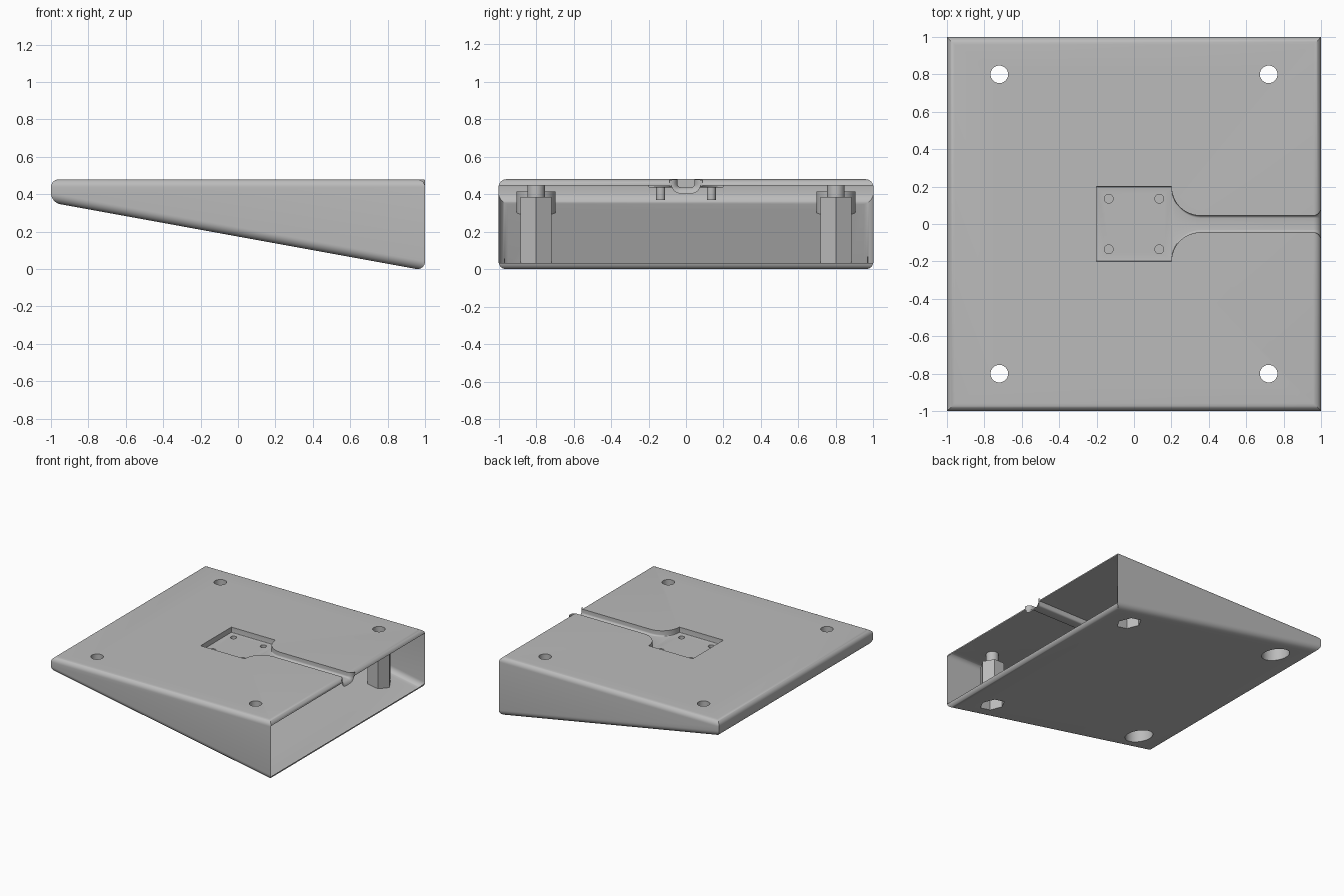
import bpy, bmesh
from math import sin, cos, pi, radians

cube = bpy.data.objects.get("Cube")
if cube:
    bpy.data.objects.remove(cube, do_unlink=True)

TOP, R_TOP, R_BOTTOM = 0.48, 0.042, 0.05
STEPS = 8

grey = bpy.data.materials.new("plain_grey")
grey.use_nodes = True
colour = (0.5, 0.5, 0.5, 1)
grey.diffuse_color = colour
grey.node_tree.nodes["Principled BSDF"].inputs["Base Color"].default_value = colour


def make(name, bm):
    mesh = bpy.data.meshes.new(name)
    bm.to_mesh(mesh)
    bm.free()
    obj = bpy.data.objects.new(name, mesh)
    bpy.context.collection.objects.link(obj)
    return obj


def loft(name, rings, capped=True):
    """Skin a list of equal closed rings into a solid."""
    bm = bmesh.new()
    rows = [[bm.verts.new(p) for p in ring] for ring in rings]
    n = len(rows[0])
    for a, b in zip(rows, rows[1:]):
        for i in range(n):
            j = (i + 1) % n
            bm.faces.new((a[i], a[j], b[j], b[i]))
    if capped:
        bm.faces.new(rows[0])
        bm.faces.new(rows[-1])
    bmesh.ops.recalc_face_normals(bm, faces=bm.faces)
    return make(name, bm)


def prism(name, x, y, radius, sides, z0, z1):
    ring = [(x + radius * cos(2 * pi * i / sides), y + radius * sin(2 * pi * i / sides))
            for i in range(sides)]
    return loft(name, [[(px, py, z) for px, py in ring] for z in (z0, z1)])


def cut(target, cutter):
    mod = target.modifiers.new("cut", 'BOOLEAN')
    mod.operation, mod.solver, mod.object = 'DIFFERENCE', 'EXACT', cutter
    bpy.context.view_layer.objects.active = target
    bpy.ops.object.modifier_apply(modifier=mod.name)
    bpy.data.objects.remove(cutter, do_unlink=True)


# Wedge body: sloped base, flat top, rounded rims with mitred corners
def body_ring(inset, height):
    e = 1 - inset
    return [(x, y, height(x)) for x, y in ((-e, -e), (e, -e), (e, e), (-e, e))]


angles = [pi / 2 * i / STEPS for i in range(STEPS + 1)]
rings = []
for a in reversed(angles):
    rings.append(body_ring(R_BOTTOM * (1 - cos(a)),
                           lambda x, a=a: 0.182 * (0.956 - x) + R_BOTTOM * (1 - sin(a))))
for a in angles:
    rings.append(body_ring(R_TOP * (1 - cos(a)),
                           lambda x, a=a: TOP - R_TOP * (1 - sin(a))))
body = loft("wedge_body", rings)


# Square pocket running into a cable groove with a flared mouth
def channel_ring(x, half, floor, fillet):
    side = [(half, 0.6)]
    for i in range(5):
        a = pi / 2 * i / 4
        side.append((half - fillet * (1 - cos(a)), floor + fillet * (1 - sin(a))))
    return [(x, y, z) for y, z in side] + [(x, -y, z) for y, z in reversed(side)]


FLOOR, HALF, BEND = 0.437, 0.045, 0.155
stations = [(-0.2, 0.2, FLOOR, 0.003)]
for i in range(13):
    a = pi / 2 * i / 12
    stations.append((0.2 + BEND * (1 - cos(a)), 0.2 - BEND * sin(a), FLOOR,
                     0.003 + 0.012 * i / 12))
for a in angles:
    d = R_TOP * (1 - cos(a))
    stations.append((1 - R_TOP + R_TOP * sin(a), HALF + d, FLOOR - d, 0.015 + d))
stations.append((1.05,) + stations[-1][1:])
cut(body, loft("channel_cutter", [channel_ring(*s) for s in stations]))

# Blind screw holes in the pocket floor
for x in (-0.135, 0.135):
    for y in (-0.135, 0.135):
        cut(body, prism("screw_cutter", x, y, 0.024, 24, 0.37, 0.6))

# Corner bolt holes: round counterbores at the thin end, hex ones at the thick end
for y in (-0.8, 0.8):
    for x, radius, sides, z in ((-0.72, 0.105, 48, 0.415), (0.72, 0.095, 6, 0.385)):
        cut(body, prism("recess_cutter", x, y, radius, sides, -0.2, z))
        cut(body, prism("bolt_cutter", x, y, 0.047, 32, -0.2, 0.7))

# Leave the thick end open
bm = bmesh.new()
bm.from_mesh(body.data)
end = [f for f in bm.faces if f.normal.x > 0.99 and f.calc_center_median().x > 0.998
       and all(v.co.x > 0.999 for v in f.verts)]
bmesh.ops.delete(bm, geom=end, context='FACES')
bm.to_mesh(body.data)
bm.free()
parts = [body]

# Thin lips of the flared mouth standing above the rounded rim
for name, s in (("left_mouth_lip", 1), ("right_mouth_lip", -1)):
    bm = bmesh.new()
    rows = []
    for a in angles[1:]:
        d = R_TOP * (1 - cos(a))
        x, y = 1 - R_TOP + R_TOP * sin(a), s * (HALF + d)
        rows.append([bm.verts.new((x, y, z)) for z in (TOP - d, TOP - d * 0.1)])
    for a, b in zip(rows, rows[1:]):
        bm.faces.new((a[0], b[0], b[1], a[1]))
    parts.append(make(name, bm))

# Colour and shading
for obj in parts:
    obj.data.materials.clear()
    obj.data.materials.append(grey)
    for poly in obj.data.polygons:
        poly.material_index = 0
    bpy.ops.object.select_all(action='DESELECT')
    obj.select_set(True)
    bpy.context.view_layer.objects.active = obj
    bpy.ops.object.shade_smooth_by_angle(angle=radians(30))
